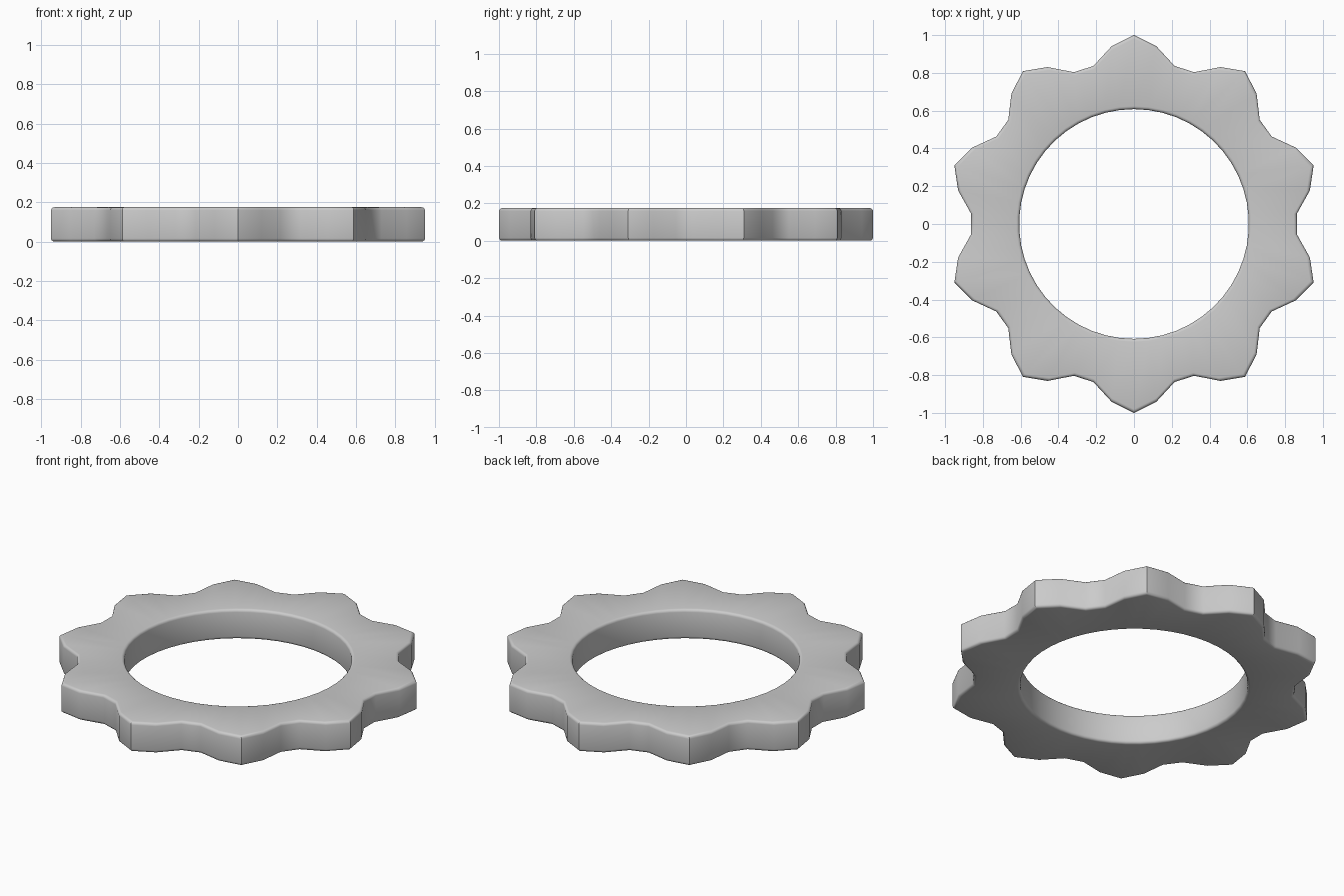
import bpy, bmesh, math

if "Cube" in bpy.data.objects:
    bpy.data.objects.remove(bpy.data.objects["Cube"])

TEETH, STEPS = 10, 5
N = TEETH * STEPS
THICK, HOLE = 0.175, 0.608


def outer_radius(i):
    # Cosine wave sampled five times per tooth
    return 0.9248 + 0.0752 * math.cos(2 * math.pi * i / STEPS)


def ring(bm, radius, z):
    verts = []
    for i in range(N):
        a = math.pi / 2 + 2 * math.pi * i / N
        r = radius(i)
        verts.append(bm.verts.new((r * math.cos(a), r * math.sin(a), z)))
    return verts


# Scalloped ring: rectangular section swept around the axis
bm = bmesh.new()
loops = [ring(bm, outer_radius, 0), ring(bm, outer_radius, THICK),
         ring(bm, lambda i: HOLE, THICK), ring(bm, lambda i: HOLE, 0)]
for k in range(4):
    a, b = loops[k], loops[(k + 1) % 4]
    for i in range(N):
        j = (i + 1) % N
        bm.faces.new((a[i], a[j], b[j], b[i]))
bmesh.ops.recalc_face_normals(bm, faces=bm.faces)
mesh = bpy.data.meshes.new("gear_ring")
bm.to_mesh(mesh)
bm.free()
gear = bpy.data.objects.new("gear_ring", mesh)
bpy.context.collection.objects.link(gear)

# Softly rounded rims; tooth tips stay sharp
bevel = gear.modifiers.new("rim_bevel", 'BEVEL')
bevel.width = 0.016
bevel.segments = 3
bevel.limit_method = 'ANGLE'
bevel.angle_limit = math.radians(65)

bpy.context.view_layer.objects.active = gear
gear.select_set(True)
bpy.ops.object.modifier_apply(modifier=bevel.name)
bpy.ops.object.shade_smooth_by_angle(angle=math.radians(32))
